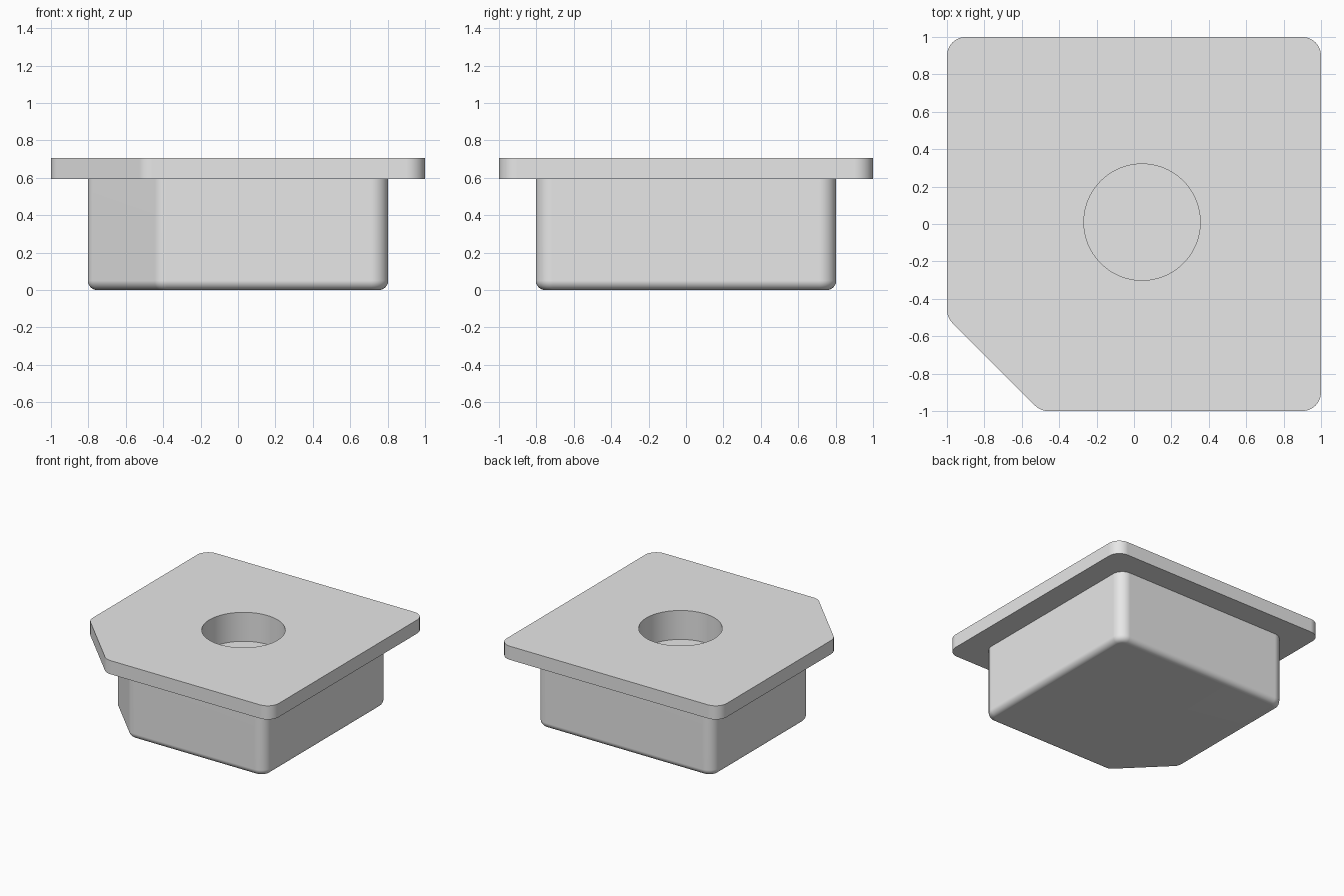
import bpy, bmesh, math
from mathutils import Vector

if "Cube" in bpy.data.objects:
    bpy.data.objects.remove(bpy.data.objects["Cube"])

STEPS = 8  # segments per rounded corner


def outline(half, cut, radius, inset=0.0):
    """Square with one chamfered corner, all corners rounded, moved inward by inset."""
    pts = [Vector(p) for p in ((half, -half), (half, half), (-half, half),
                               (-half, cut), (cut, -half))]
    loop = []
    for i, p in enumerate(pts):
        d0 = (p - pts[i - 1]).normalized()
        d1 = (pts[(i + 1) % len(pts)] - p).normalized()
        n0, n1 = Vector((d0.y, -d0.x)), Vector((d1.y, -d1.x))
        centre = p - (n0 + n1) * (radius / (1 + n0.dot(n1)))
        start, turn = math.atan2(n0.y, n0.x), n0.angle(n1)
        for s in range(STEPS + 1):
            a = start + turn * s / STEPS
            loop.append(centre + Vector((math.cos(a), math.sin(a))) * (radius - inset))
    return loop


# Stacked rings: rounded base, body wall, flange underside, flange wall
BASE_R, FLANGE_Z, TOP_Z = 0.05, 0.594, 0.706
rings = []
for s in range(7):
    a = math.pi / 2 * s / 6
    rings.append((outline(0.803, -0.42, 0.09, BASE_R * (1 - math.sin(a))),
                  BASE_R * (1 - math.cos(a))))
rings.append((outline(0.803, -0.42, 0.09), FLANGE_Z))
rings.append((outline(1.0, -0.5, 0.1), FLANGE_Z))
rings.append((outline(1.0, -0.5, 0.1), TOP_Z))

bm = bmesh.new()
loops = [[bm.verts.new((p.x, p.y, z)) for p in ring] for ring, z in rings]
for lo, hi in zip(loops, loops[1:]):
    n = len(lo)
    for i in range(n):
        j = (i + 1) % n
        bm.faces.new((lo[i], lo[j], hi[j], hi[i]))
bm.faces.new(loops[0][::-1])
bm.faces.new(loops[-1])
bmesh.ops.recalc_face_normals(bm, faces=bm.faces)
mesh = bpy.data.meshes.new("flanged_block")
bm.to_mesh(mesh)
bm.free()
block = bpy.data.objects.new("flanged_block", mesh)
bpy.context.collection.objects.link(block)

grey = bpy.data.materials.new("light_grey")
grey.diffuse_color = (0.8, 0.8, 0.8, 1)
grey.use_nodes = True
grey.node_tree.nodes["Principled BSDF"].inputs["Base Color"].default_value = grey.diffuse_color
mesh.materials.append(grey)

# Blind round pocket in the top
POCKET_FLOOR = 0.468
bpy.ops.mesh.primitive_cylinder_add(vertices=96, radius=0.311, depth=0.6,
                                    location=(0.043, 0.01, POCKET_FLOOR + 0.3))
cutter = bpy.context.object
cutter.name = "pocket_cutter"
cutter.hide_render = True
cutter.data.materials.append(grey)
cut = block.modifiers.new("pocket", 'BOOLEAN')
cut.operation, cut.solver, cut.object = 'DIFFERENCE', 'EXACT', cutter

bpy.ops.object.select_all(action='DESELECT')
block.select_set(True)
bpy.context.view_layer.objects.active = block
bpy.ops.object.modifier_apply(modifier=cut.name)
bpy.data.objects.remove(cutter)

# Smooth fillets, crisp edges, flat large faces
bpy.ops.object.shade_smooth_by_angle(angle=math.radians(30))
weighted = block.modifiers.new("flat_faces", 'WEIGHTED_NORMAL')
weighted.keep_sharp = True
